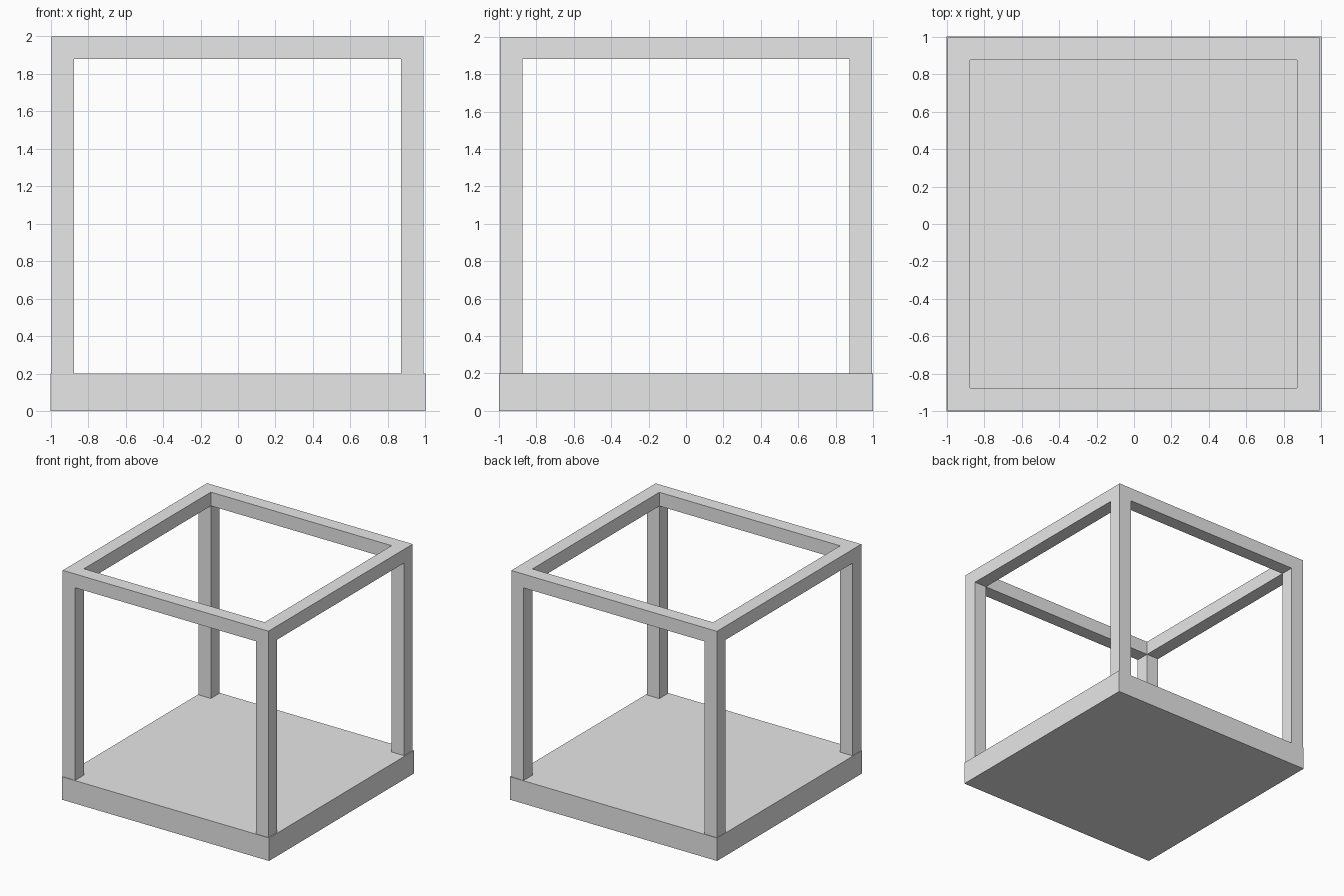
import bpy

cube = bpy.data.objects.get("Cube")
if cube:
    bpy.data.objects.remove(cube, do_unlink=True)

grey = bpy.data.materials.new("light_grey")
grey.use_nodes = True
grey.diffuse_color = (0.8, 0.8, 0.8, 1)
grey.node_tree.nodes["Principled BSDF"].inputs["Base Color"].default_value = (0.8, 0.8, 0.8, 1)


def box(name, low, high):
    """Add a flat-shaded box spanning two opposite corners."""
    centre = [(a + b) / 2 for a, b in zip(low, high)]
    bpy.ops.mesh.primitive_cube_add(size=1, location=centre)
    obj = bpy.context.object
    obj.name = name
    obj.scale = [b - a for a, b in zip(low, high)]
    bpy.ops.object.transform_apply(location=False, rotation=False, scale=True)
    obj.data.materials.append(grey)
    return obj


BASE_TOP = 0.2
TOP = 2.0
BEAM_BOTTOM = 1.88

# Outer and inner limits of the posts on each side
X_SIDES = {"right": (-0.995, -0.875), "left": (0.87, 0.99)}
Y_SIDES = {"front": (-0.995, -0.875), "back": (0.875, 0.995)}

# Base slab
box("base", (-1, -1, 0), (1, 1, BASE_TOP))

# Corner posts, standing on the slab and reaching the top
for y_name, (y0, y1) in Y_SIDES.items():
    for x_name, (x0, x1) in X_SIDES.items():
        box(f"{y_name}_{x_name}_post", (x0, y0, BASE_TOP), (x1, y1, TOP))

# Top beams, running between the posts
inner_x = (X_SIDES["right"][1], X_SIDES["left"][0])
inner_y = (Y_SIDES["front"][1], Y_SIDES["back"][0])
for name, (y0, y1) in Y_SIDES.items():
    box(f"{name}_top_beam", (inner_x[0], y0, BEAM_BOTTOM), (inner_x[1], y1, TOP))
for name, (x0, x1) in X_SIDES.items():
    box(f"{name}_top_beam", (x0, inner_y[0], BEAM_BOTTOM), (x1, inner_y[1], TOP))
